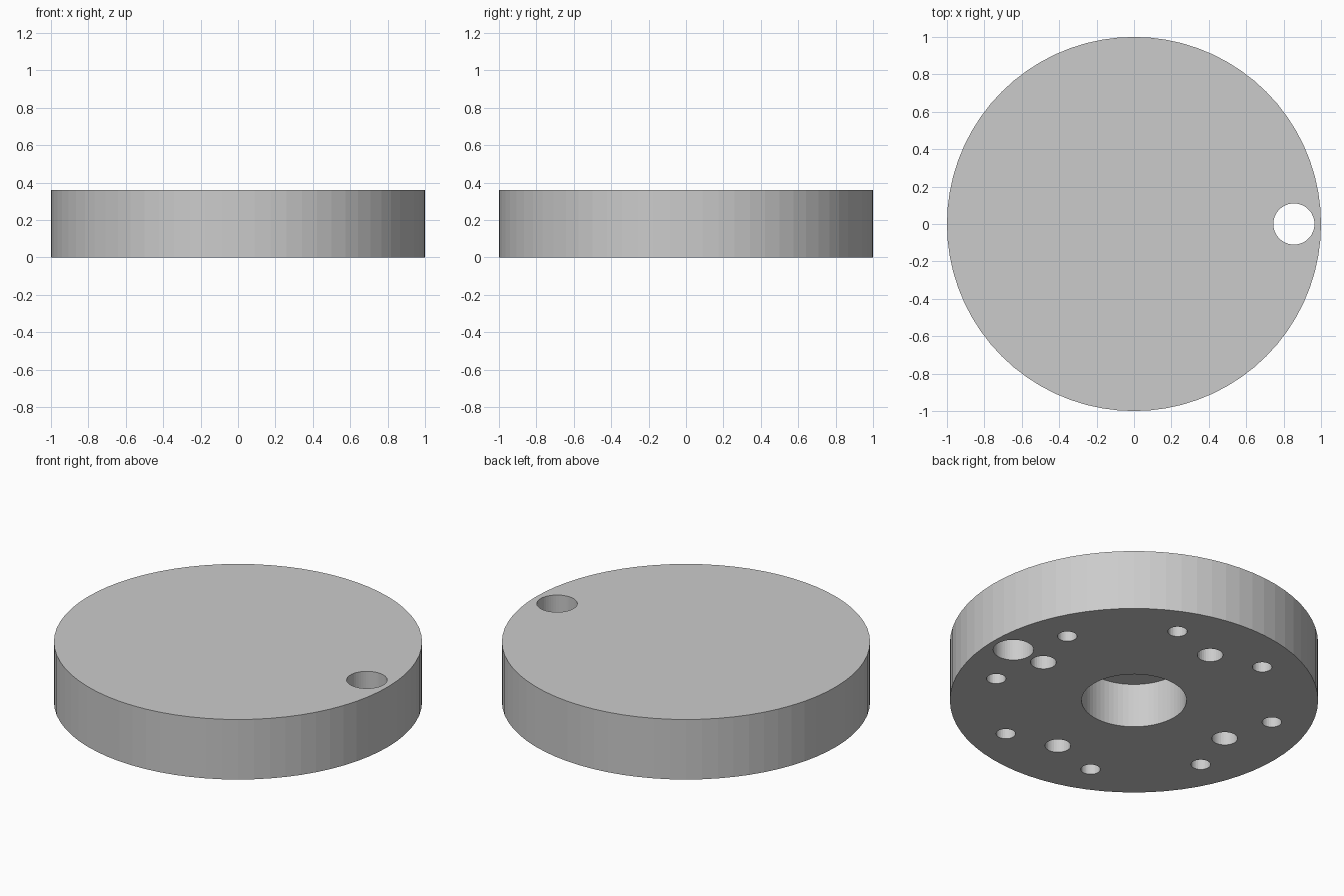
import bpy
from math import cos, sin, radians

if "Cube" in bpy.data.objects:
    bpy.data.objects.remove(bpy.data.objects["Cube"])

HEIGHT = 0.36
POCKET = 0.265   # depth of the blind holes in the underside


def cylinder(name, radius, z0, z1, x=0, y=0, sides=32):
    bpy.ops.mesh.primitive_cylinder_add(
        vertices=sides, radius=radius, depth=z1 - z0,
        location=(x, y, (z0 + z1) / 2))
    obj = bpy.context.object
    obj.name = name
    return obj


# Main disc
disc = cylinder("flange_disc", 1.0, 0, HEIGHT, sides=72)

# Through hole near the rim, central bore from below
cutters = [
    cylinder("through_hole_cutter", 0.11, -0.1, HEIGHT + 0.1, x=0.855, sides=48),
    cylinder("bore_cutter", 0.285, -0.1, POCKET, sides=64),
]


# Rings of blind holes in the underside
def hole_ring(name, count, ring_radius, hole_radius, start):
    for i in range(count):
        a = radians(start + i * 360 / count)
        cutters.append(cylinder(name, hole_radius, -0.1, POCKET,
                                ring_radius * cos(a), ring_radius * sin(a)))


hole_ring("bolt_hole_cutter", 8, 0.785, 0.053, 22.5)
hole_ring("dowel_hole_cutter", 4, 0.643, 0.07, 0)

# Join the cutters and subtract them in one go
bpy.ops.object.select_all(action='DESELECT')
for c in cutters:
    c.select_set(True)
bpy.context.view_layer.objects.active = cutters[0]
bpy.ops.object.join()
cutter = bpy.context.object

mod = disc.modifiers.new("holes", 'BOOLEAN')
mod.operation = 'DIFFERENCE'
mod.solver = 'EXACT'
mod.object = cutter
bpy.ops.object.select_all(action='DESELECT')
disc.select_set(True)
bpy.context.view_layer.objects.active = disc
bpy.ops.object.modifier_apply(modifier=mod.name)
bpy.data.objects.remove(cutter, do_unlink=True)
